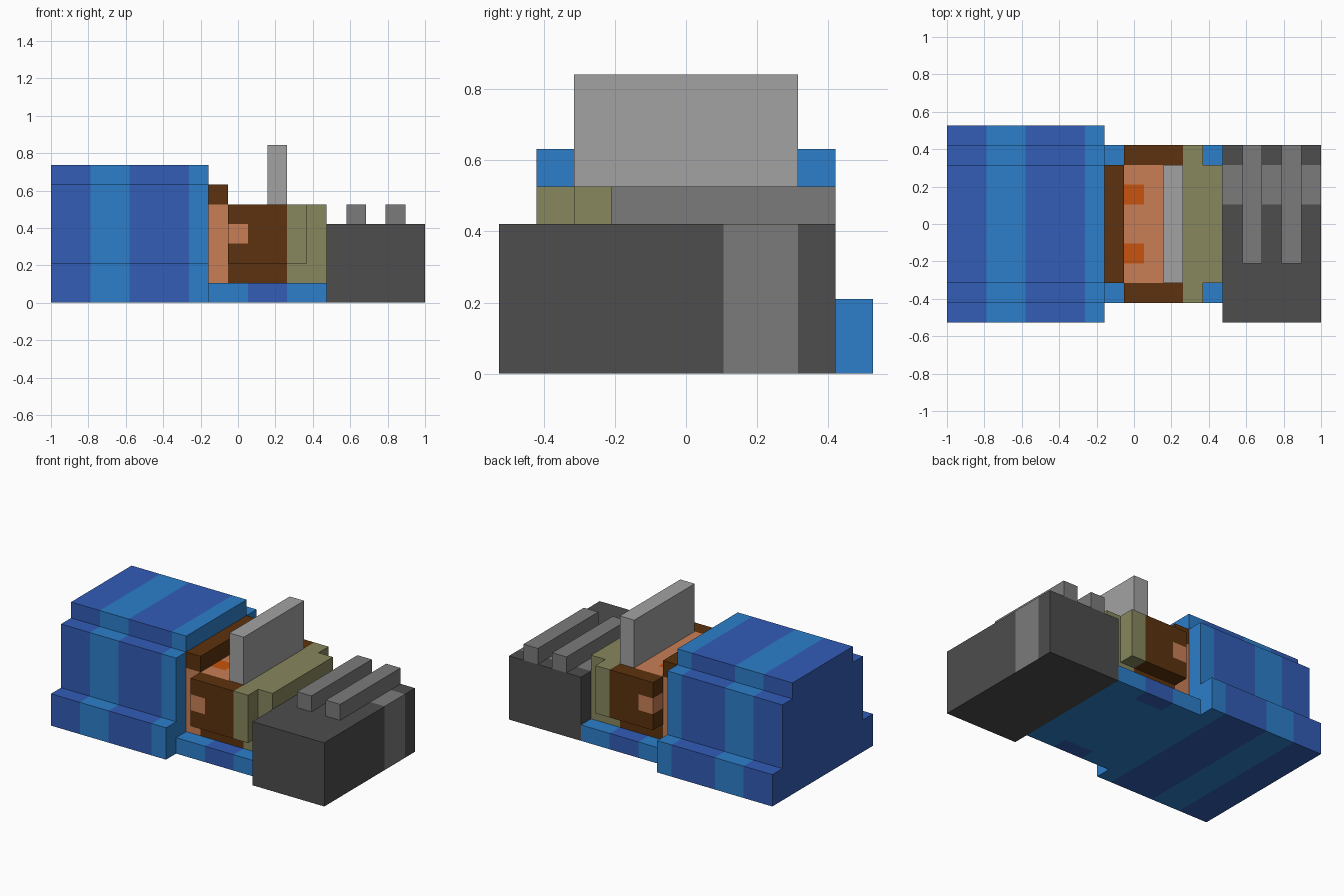
import bpy
import bmesh
from mathutils import Vector

U = 2 / 19  # size of one cell of the block grid

if "Cube" in bpy.data.objects:
    bpy.data.objects.remove(bpy.data.objects["Cube"], do_unlink=True)


def linear(v):
    v /= 255
    return v / 12.92 if v <= 0.04045 else ((v + 0.055) / 1.055) ** 2.4


def material(name, r, g, b):
    mat = bpy.data.materials.new(name)
    mat.use_nodes = True
    colour = (linear(r), linear(g), linear(b), 1)
    mat.diffuse_color = colour
    bsdf = next(n for n in mat.node_tree.nodes if n.type == 'BSDF_PRINCIPLED')
    bsdf.inputs["Base Color"].default_value = colour
    return mat


ROYAL = material("royal blue", 50, 93, 183)
SKY = material("sky blue", 45, 127, 203)
BROWN = material("dark brown", 93, 50, 14)
SALMON = material("salmon", 200, 127, 86)
ORANGE = material("orange", 200, 84, 14)
OLIVE = material("olive", 135, 135, 94)
LIGHT = material("light grey", 162, 162, 162)
MID = material("mid grey", 123, 123, 123)
DARK = material("dark grey", 77, 77, 77)


def prism(outline, x0, x1):
    """Extrude a (y, z) outline along x, in cells."""
    bm = bmesh.new()
    face = bm.faces.new([bm.verts.new((x0, y, z)) for y, z in outline])
    ext = bmesh.ops.extrude_face_region(bm, geom=[face])["geom"]
    verts = [g for g in ext if isinstance(g, bmesh.types.BMVert)]
    bmesh.ops.translate(bm, verts=verts, vec=(x1 - x0, 0, 0))
    bmesh.ops.recalc_face_normals(bm, faces=bm.faces)
    return bm


def box(x, y, z):
    return prism([(y[0], z[0]), (y[1], z[0]), (y[1], z[1]), (y[0], z[1])], *x)


def slice_at(bm, axis, positions):
    for p in positions:
        co, no = Vector(), Vector()
        co[axis], no[axis] = p, 1
        bmesh.ops.bisect_plane(bm, geom=bm.verts[:] + bm.edges[:] + bm.faces[:],
                               plane_co=co, plane_no=no)


def finish(name, bm, mats, rule=None):
    """Colour faces by rule(centre, normal), then scale cells to units."""
    bm.normal_update()
    if rule:
        for f in bm.faces:
            f.material_index = int(rule(f.calc_center_median(), f.normal))
    for v in bm.verts:
        v.co = Vector((v.co.x - 9.5, v.co.y, v.co.z)) * U
    mesh = bpy.data.meshes.new(name)
    bm.to_mesh(mesh)
    bm.free()
    for m in mats:
        mesh.materials.append(m)
    obj = bpy.data.objects.new(name, mesh)
    bpy.context.collection.objects.link(obj)
    return obj


def block(name, mat, x, y, z):
    return finish(name, box(x, y, z), [mat])


# Stepped striped body
half = [(5, 0), (5, 2), (4, 2), (4, 6), (3, 6), (3, 7)]
body = prism(half + [(-y, z) for y, z in reversed(half)], 0, 8)
slice_at(body, 0, (2, 4, 7))
finish("striped_body", body, [ROYAL, SKY],
       lambda c, n: 2 < c.x < 4 or c.x > 7)

# Low floor with a dark patch on each side
floor = box((8, 14), (-4, 4), (0, 1))
slice_at(floor, 0, (10, 12))
slice_at(floor, 1, (-3, 3))
finish("floor", floor, [SKY, ROYAL],
       lambda c, n: 10 < c.x < 12 and abs(c.y) > 3)

# Head: core, brow and top with two eyes
block("head_back", SALMON, (8, 9), (-3, 3), (1, 5))
block("brow", BROWN, (8, 9), (-3, 3), (5, 6))
head = box((9, 12), (-3, 3), (1, 5))
slice_at(head, 0, (10, 11))
slice_at(head, 1, (-2, -1, 1, 2))


def head_rule(c, n):
    if n.z < 0.5:
        return 0
    return 2 if c.x < 10 and 1 < abs(c.y) < 2 else 1


finish("head_core", head, [BROWN, SALMON, ORANGE], head_rule)

# Raised side pads, each with a flush salmon ear
for side, s in (("left", -1), ("right", 1)):
    pad = box((9, 12), sorted((3 * s, 4 * s)), (2, 5))
    slice_at(pad, 0, (10,))
    slice_at(pad, 2, (3, 4))
    finish("side_pad_" + side, pad, [BROWN, SALMON],
           lambda c, n: c.x < 10 and 3 < c.z < 4)
    block("collar_wing_" + side, OLIVE, (12, 13), sorted((3 * s, 4 * s)), (2, 5))

# Collar and upright panel
block("collar", OLIVE, (12, 14), (-3, 3), (1, 5))
block("upright_panel", LIGHT, (11, 12), (-3, 3), (5, 8))

# End block with a stripe over its top and outer face
end = box((14, 19), (-5, 4), (0, 4))
slice_at(end, 1, (1, 3))
finish("end_block", end, [DARK, MID],
       lambda c, n: 1 < c.y < 3 and max(n.x, n.z) > 0.5)

# Two rails on the end block
for i, x in enumerate((15, 17)):
    block(f"rail_{i + 1}", MID, (x, x + 1), (-2, 4), (4, 5))
